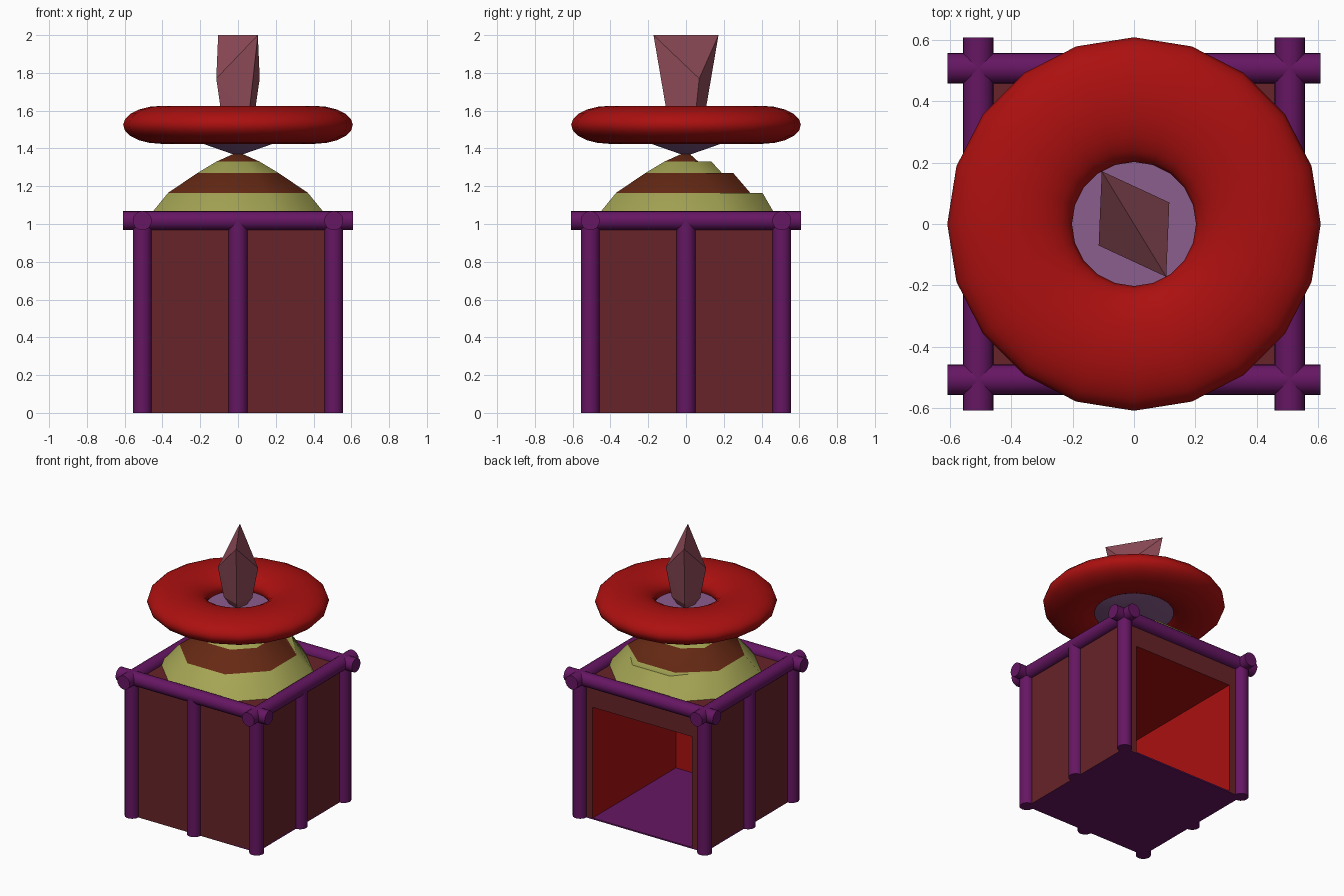
import bpy, bmesh, math
from math import sin, cos, pi

if "Cube" in bpy.data.objects:
    bpy.data.objects.remove(bpy.data.objects["Cube"])


def material(name, rgb):
    m = bpy.data.materials.new(name)
    m.diffuse_color = (*rgb, 1)
    m.use_nodes = True
    m.node_tree.nodes["Principled BSDF"].inputs["Base Color"].default_value = m.diffuse_color
    return m


PURPLE = material("purple", (0.132, 0.008, 0.124))
WALL = material("maroon", (0.136, 0.017, 0.022))
RED = material("red", (0.41, 0.005, 0.005))
YELLOW = material("olive_yellow", (0.376, 0.376, 0.09))
BROWN = material("brown", (0.133, 0.022, 0.007))
LILAC = material("lilac", (0.258, 0.109, 0.27))
CRYSTAL = material("dusty_pink", (0.29, 0.075, 0.105))


def finish(name, bm, mats, smooth=None):
    me = bpy.data.meshes.new(name)
    bm.normal_update()
    bm.to_mesh(me)
    bm.free()
    ob = bpy.data.objects.new(name, me)
    bpy.context.collection.objects.link(ob)
    for m in mats:
        me.materials.append(m)
    if smooth:
        bpy.ops.object.select_all(action='DESELECT')
        ob.select_set(True)
        bpy.context.view_layer.objects.active = ob
        bpy.ops.object.shade_smooth_by_angle(angle=math.radians(smooth))
    return ob


def rod(name, centre, length, rot=(0, 0, 0), r=0.05):
    bm = bmesh.new()
    bmesh.ops.create_cone(bm, cap_ends=True, segments=20, radius1=r, radius2=r, depth=length)
    ob = finish(name, bm, [PURPLE], 40)
    ob.location, ob.rotation_euler = centre, rot


W, TOP = 0.507, 1.018

# Box walls: outer shell, framed opening at the back, red cavity
bm = bmesh.new()


def shell(w, y0, y1, z1):
    return [bm.verts.new(p) for p in (
        (-w, y0, 0), (-w, y0, z1), (w, y0, z1), (w, y0, 0),
        (-w, y1, 0), (-w, y1, z1), (w, y1, z1), (w, y1, 0))]


o = shell(W, -W, W, TOP)
c = shell(0.405, -0.46, W, 0.825)
for v, mi in ((o, 0), (c, 1)):
    for idx in ((3, 2, 1, 0), (0, 1, 5, 4), (1, 2, 6, 5), (2, 3, 7, 6)):
        f = bm.faces.new([v[i] for i in (idx if mi == 0 else idx[::-1])])
        f.material_index = mi
for a, b in ((4, 5), (5, 6), (6, 7)):
    bm.faces.new((o[a], o[b], c[b], c[a]))
finish("box_walls", bm, [WALL, RED])

# Floor slab
bm = bmesh.new()
bmesh.ops.create_cube(bm, size=1)
bmesh.ops.scale(bm, vec=(2 * W, 2 * W, 0.01), verts=bm.verts)
bmesh.ops.translate(bm, vec=(0, 0, 0.005), verts=bm.verts)
finish("floor", bm, [PURPLE])

# Corner posts, mid posts (none in the open back), crossing top beams
for sx in (-1, 1):
    for sy in (-1, 1):
        rod("corner_post", (sx * W, sy * W, TOP / 2), TOP)
    rod("side_mid_post", (sx * W, 0, TOP / 2), TOP)
    rod("beam_y", (sx * W, 0, TOP), 1.215, (pi / 2, 0, 0))
    rod("beam_x", (0, sx * W, TOP), 1.215, (0, pi / 2, 0))
rod("front_mid_post", (0, -W, TOP / 2), TOP)

# Striped octagonal roof; the bands step outwards on the back side
bm = bmesh.new()
rings = []
for z, r, shift in ((1.018, 0.49, 0), (1.165, 0.37, 0.035), (1.165, 0.37, -0.03),
                    (1.27, 0.215, 0.035), (1.27, 0.215, -0.025),
                    (1.33, 0.115, 0.02), (1.33, 0.115, -0.05), (1.375, 0.015, 0)):
    R = r / cos(pi / 8)
    ring = []
    for k in range(8):
        a = pi / 8 + k * pi / 4
        ring.append(bm.verts.new((R * cos(a), R * sin(a) + (shift if k in (1, 2) else 0), z)))
    rings.append(ring)
for i, mi in enumerate((0, 0, 1, 1, 0, 0, 1)):
    for k in range(8):
        j = (k + 1) % 8
        f = bm.faces.new((rings[i][k], rings[i][j], rings[i + 1][j], rings[i + 1][k]))
        f.material_index = mi
bm.faces.new(rings[-1]).material_index = 1
bmesh.ops.dissolve_degenerate(bm, dist=0.0005, edges=bm.edges)
bmesh.ops.remove_doubles(bm, verts=bm.verts, dist=0.0005)
finish("striped_roof", bm, [YELLOW, BROWN], 46)

# Inverted cone dish inside the ring
bm = bmesh.new()
bmesh.ops.create_cone(bm, cap_ends=True, segments=32, radius1=0.0, radius2=0.4, depth=0.14)
bmesh.ops.translate(bm, vec=(0, 0, 1.43), verts=bm.verts)
finish("dish", bm, [LILAC], 30)

# Flattened ring
bpy.ops.mesh.primitive_torus_add(major_segments=20, minor_segments=20, major_radius=0.405,
                                 minor_radius=0.203, location=(0, 0, 1.525))
ring = bpy.context.object
ring.name = "ring"
ring.scale.z = 0.495
ring.data.materials.append(RED)
bpy.ops.object.shade_smooth_by_angle(angle=math.radians(40))

# Crystal: level ridge on top, two side points, tapering foot
bm = bmesh.new()
for x, y, z in ((0.105, -0.172, 2.0), (0.115, 0.07, 1.77), (0.055, -0.095, 1.55), (0.083, 0.047, 1.55)):
    bm.verts.new((x, y, z))
    bm.verts.new((-x, -y, z))
bm.verts.new((0, 0, 1.42))
bmesh.ops.convex_hull(bm, input=bm.verts)
finish("crystal", bm, [CRYSTAL])
